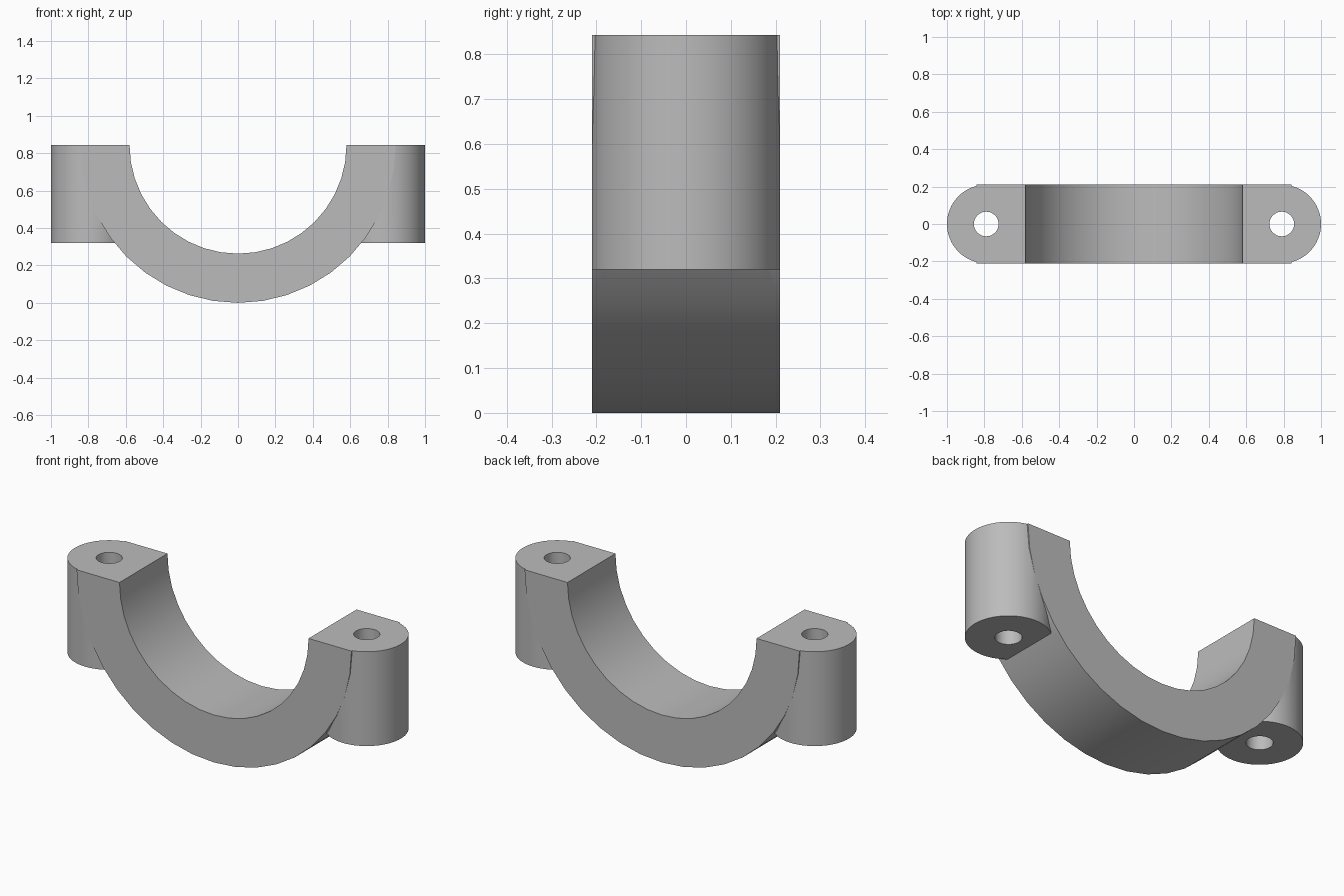
import bpy, bmesh, math

cube = bpy.data.objects.get("Cube")
if cube:
    bpy.data.objects.remove(cube, do_unlink=True)

TOP, INNER, OUTER, HALF_WIDTH = 0.843, 0.58, 0.843, 0.21
LUG_X, LUG_R, LUG_BOTTOM, HOLE_R = 0.79, 0.21, 0.32, 0.066
STEPS = 20

grey = bpy.data.materials.new("plain grey")
grey.use_nodes = True
colour = (0.5, 0.5, 0.5, 1)
grey.diffuse_color = colour
grey.node_tree.nodes["Principled BSDF"].inputs["Base Color"].default_value = colour


def cylinder(name, x, radius, bottom, top, sides):
    bpy.ops.mesh.primitive_cylinder_add(
        vertices=sides, radius=radius, depth=top - bottom,
        location=(x, 0, (bottom + top) / 2))
    obj = bpy.context.object
    obj.name = name
    obj.data.materials.append(grey)
    return obj


def boolean(target, tool, operation):
    mod = target.modifiers.new(tool.name, 'BOOLEAN')
    mod.operation, mod.object, mod.solver = operation, tool, 'EXACT'
    bpy.context.view_layer.objects.active = target
    bpy.ops.object.modifier_apply(modifier=mod.name)
    bpy.data.objects.remove(tool, do_unlink=True)


# Half ring: an arc profile extruded across the width
def arc(radius):
    angles = [math.pi * (1 + i / STEPS) for i in range(STEPS + 1)]
    return [(radius * math.cos(a), -HALF_WIDTH, TOP + radius * math.sin(a)) for a in angles]


bm = bmesh.new()
outline = [bm.verts.new(p) for p in arc(OUTER) + arc(INNER)[::-1]]
side = bm.faces.new(outline)
extruded = bmesh.ops.extrude_face_region(bm, geom=[side], use_keep_orig=True)
moved = [v for v in extruded["geom"] if isinstance(v, bmesh.types.BMVert)]
bmesh.ops.translate(bm, verts=moved, vec=(0, 2 * HALF_WIDTH, 0))
bmesh.ops.recalc_face_normals(bm, faces=bm.faces)
mesh = bpy.data.meshes.new("half_ring_clamp")
bm.to_mesh(mesh)
bm.free()
clamp = bpy.data.objects.new("half_ring_clamp", mesh)
bpy.context.collection.objects.link(clamp)
mesh.materials.append(grey)

# Round bolt lugs at both ends, then the bolt holes through them
for x in (-LUG_X, LUG_X):
    boolean(clamp, cylinder("bolt_lug", x, LUG_R, LUG_BOTTOM, TOP, 64), 'UNION')
for x in (-LUG_X, LUG_X):
    boolean(clamp, cylinder("bolt_hole", x, HOLE_R, LUG_BOTTOM - 0.2, TOP + 0.1, 32), 'DIFFERENCE')

# Smooth the curved walls and keep the rims sharp
bpy.ops.object.select_all(action='DESELECT')
clamp.select_set(True)
bpy.context.view_layer.objects.active = clamp
bpy.ops.object.shade_smooth_by_angle(angle=math.radians(30))
